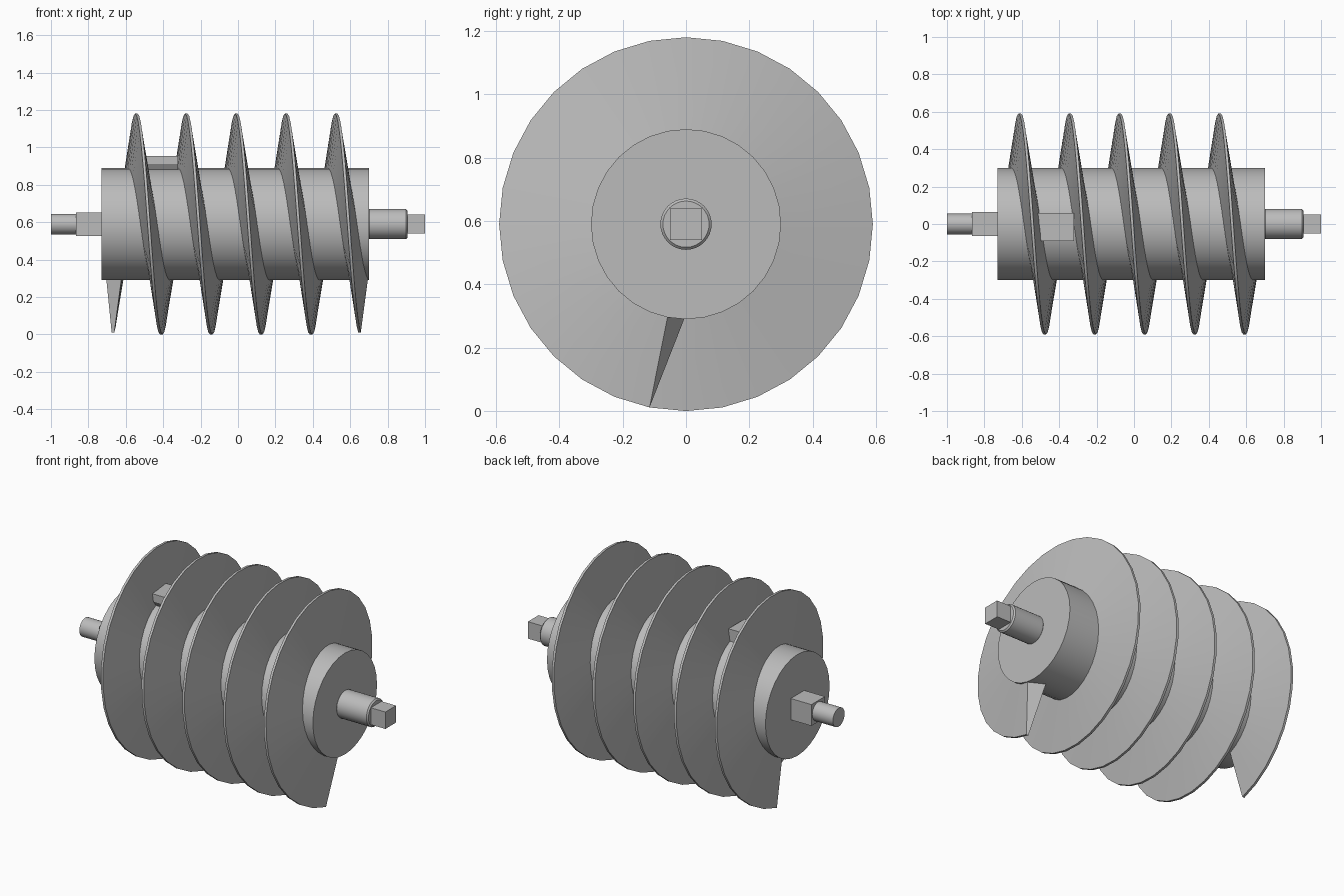
import bpy, bmesh
from math import sin, cos, pi, radians
from mathutils import Matrix, Vector

cube = bpy.data.objects.get("Cube")
if cube:
    bpy.data.objects.remove(cube, do_unlink=True)

AXIS_Z = 0.59
SEGMENTS = 32

steel = bpy.data.materials.new("grey_steel")
steel.use_nodes = True
GREY = (0.5, 0.5, 0.5, 1)
steel.diffuse_color = GREY
steel.node_tree.nodes["Principled BSDF"].inputs["Base Color"].default_value = GREY


def finish(name, bm, smooth=True):
    bmesh.ops.recalc_face_normals(bm, faces=bm.faces)
    mesh = bpy.data.meshes.new(name)
    bm.to_mesh(mesh)
    bm.free()
    mesh.materials.append(steel)
    if smooth:
        mesh.polygons.foreach_set("use_smooth", [True] * len(mesh.polygons))
        mesh.set_sharp_from_angle(angle=radians(30))
    obj = bpy.data.objects.new(name, mesh)
    bpy.context.collection.objects.link(obj)
    return obj


def cylinder(name, x0, x1, radius, bevel=0):
    bm = bmesh.new()
    place = Matrix.Translation(((x0 + x1) / 2, 0, AXIS_Z)) @ Matrix.Rotation(pi / 2, 4, "Y")
    bmesh.ops.create_cone(bm, cap_ends=True, segments=SEGMENTS, radius1=radius,
                          radius2=radius, depth=x1 - x0, matrix=place)
    if bevel:
        rims = [e for e in bm.edges if abs(e.verts[0].co.x - e.verts[1].co.x) < 1e-4]
        bmesh.ops.bevel(bm, geom=rims, offset=bevel, segments=1, affect="EDGES")
    return finish(name, bm)


def prism(name, x0, x1, profile):
    """Extrude a (y, z) profile along x."""
    bm = bmesh.new()
    face = bm.faces.new([bm.verts.new((x0, y, z)) for y, z in profile])
    moved = bmesh.ops.extrude_face_region(bm, geom=[face])["geom"]
    bmesh.ops.translate(bm, vec=(x1 - x0, 0, 0),
                        verts=[v for v in moved if isinstance(v, bmesh.types.BMVert)])
    # the extrude keeps the starting face, which closes the far end
    return finish(name, bm, smooth=False)


def square(half):
    return [(a * half, AXIS_Z + b * half) for a, b in ((-1, -1), (1, -1), (1, 1), (-1, 1))]


# Barrel and shaft ends
cylinder("barrel", -0.73, 0.70, 0.30)
cylinder("left_shaft_pin", -1.0, -0.86, 0.055)
prism("left_square_drive", -0.865, -0.725, square(0.063))
cylinder("right_shaft_journal", 0.695, 0.905, 0.081, bevel=0.008)
prism("right_square_drive", 0.90, 1.0, square(0.05))

# Block sitting between the first two turns
prism("barrel_key", -0.52, -0.32,
      [(-0.09, 0.955), (0.06, 0.955), (0.06, 0.87), (-0.07, 0.88), (-0.09, 0.91)])

# Screw flight: a tapered section swept along the helix
PITCH, START_X, TURNS = 0.267, -0.677, 5
# radius, offset along the axis, segment lead
SECTION = [(0.285, -0.047, 1), (0.59, -0.007, 0), (0.59, 0.007, 0), (0.285, 0.047, 0)]


def helix_point(step, radius, offset, lead):
    angle = 2 * pi * (step + lead) / SEGMENTS
    x = START_X + PITCH * (step + lead) / SEGMENTS + offset
    return Vector((x, radius * sin(angle), AXIS_Z - radius * cos(angle)))


bm = bmesh.new()
rings = [[bm.verts.new(helix_point(s, *p)) for p in SECTION]
         for s in range(1, TURNS * SEGMENTS)]
for a, b in zip(rings, rings[1:]):
    for i in range(4):
        j = (i + 1) % 4
        bm.faces.new((a[i], a[j], b[j], b[i]))
for ring in (rings[0], rings[-1]):
    bm.faces.new(ring)
finish("screw_flight", bm)
